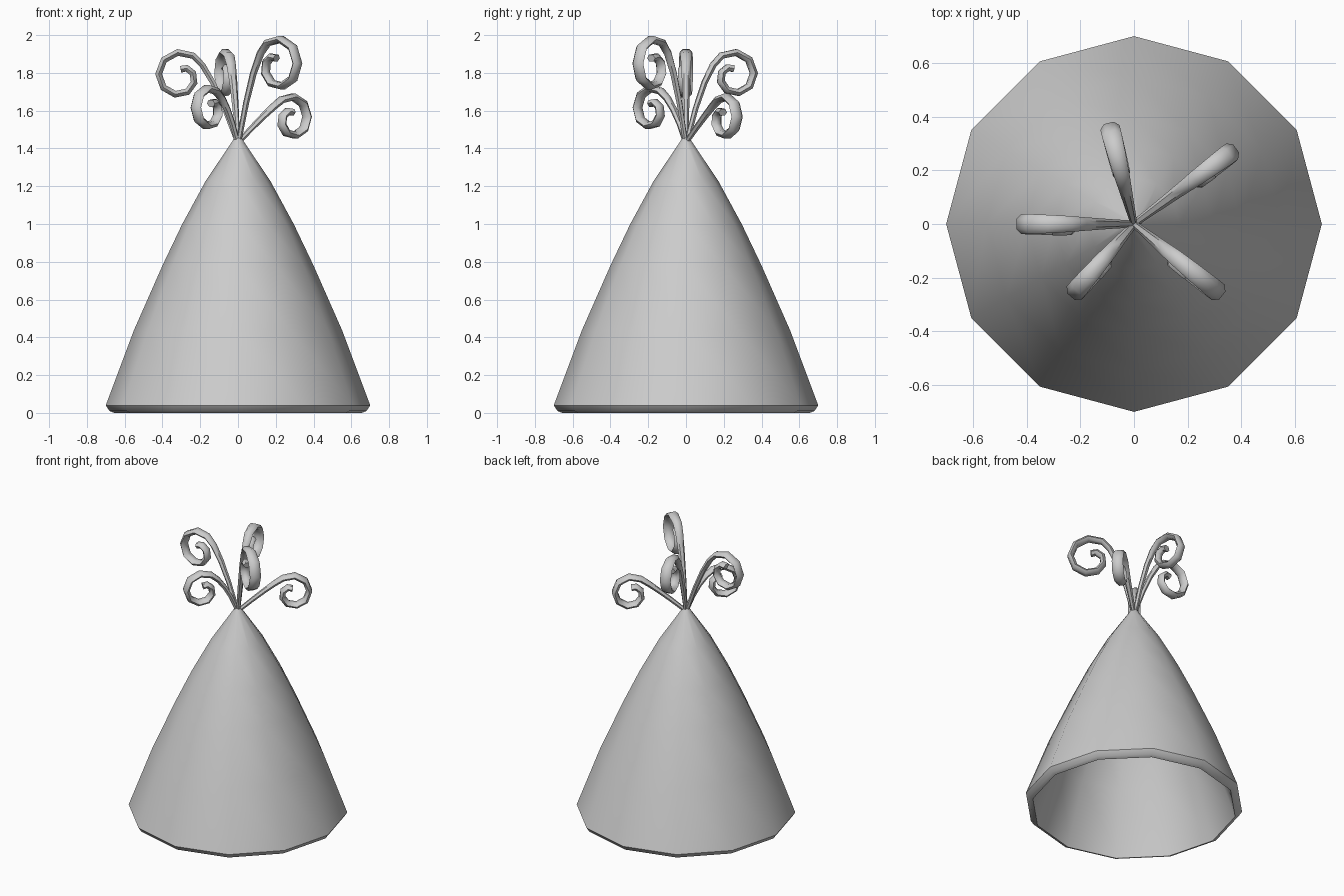
import bpy, bmesh
from math import sin, cos, pi, radians
from mathutils import Vector

if "Cube" in bpy.data.objects:
    bpy.data.objects.remove(bpy.data.objects["Cube"])


def finish(name, bm, angle):
    bmesh.ops.recalc_face_normals(bm, faces=bm.faces)
    me = bpy.data.meshes.new(name)
    bm.to_mesh(me)
    bm.free()
    ob = bpy.data.objects.new(name, me)
    bpy.context.collection.objects.link(ob)
    bpy.ops.object.select_all(action='DESELECT')
    ob.select_set(True)
    bpy.context.view_layer.objects.active = ob
    bpy.ops.object.shade_smooth_by_angle(angle=radians(angle))
    return ob


def skin(bm, rings):
    # bridge consecutive closed rings and cap both ends
    loops = [[bm.verts.new(p) for p in ring] for ring in rings]
    n = len(loops[0])
    for a, b in zip(loops, loops[1:]):
        for i in range(n):
            j = (i + 1) % n
            bm.faces.new((a[i], a[j], b[j], b[i]))
    bm.faces.new(loops[0])
    bm.faces.new(loops[-1])


# Hollow twelve-sided cone: outer wall, rolled rim, inner wall
profile = [(0.02, 1.455), (0.035, 1.43), (0.17, 1.23), (0.295, 1.0), (0.40, 0.78),
           (0.55, 0.44), (0.70, 0.04), (0.68, 0.01), (0.655, 0.0), (0.645, 0.03),
           (0.51, 0.42), (0.36, 0.76), (0.13, 1.21), (0.01, 1.39)]
bm = bmesh.new()
skin(bm, [[(r * cos(i * pi / 6), r * sin(i * pi / 6), z) for i in range(12)]
          for r, z in profile])
finish("cone_hat", bm, 50)


def curl(name, azimuth, reach, top, R, drift):
    # path in the (radius, height) plane: arching stem, then inward spiral
    centre = Vector((reach - 0.02 - 0.93 * R, top - 0.02 - R))
    a0, sweep = radians(122), radians(392)
    spiral = []
    for i in range(11):
        t = i / 10
        a, rad = a0 - sweep * t, R * (1 - 0.73 * t * t)
        spiral.append(centre + rad * Vector((cos(a), sin(a))))
    base, end = Vector((0.005, 1.435)), spiral[0]
    ctrl = end - 0.11 * Vector((sin(a0), -cos(a0)))
    stem = [(1 - t) ** 2 * base + 2 * t * (1 - t) * ctrl + t * t * end
            for t in (0, 0.25, 0.5, 0.75)]
    path = stem + spiral

    # sweep a flattened hexagon along the path
    az = radians(azimuth)
    out, side, up = Vector((cos(az), sin(az), 0)), Vector((-sin(az), cos(az), 0)), Vector((0, 0, 1))
    rings, last = [], len(path) - 1
    for i, p in enumerate(path):
        tan = (path[min(i + 1, last)] - path[max(i - 1, 0)]).normalized()
        nrm = out * -tan.y + up * tan.x
        t = i / last
        grow = min(1, 0.35 + 1.6 * t) * (1 - 0.25 * max(0, t - 0.6) / 0.4)
        thick = 0.021 * min(1, 0.65 + t)
        c = out * p.x + up * p.y + side * drift * max(0, t - 0.5) * 2
        rings.append([c + side * 0.037 * grow * cos(k * pi / 3) + nrm * thick * sin(k * pi / 3)
                      for k in range(6)])
    bm = bmesh.new()
    skin(bm, rings)
    finish(name, bm, 50)


# Five curled streamers: azimuth, reach, top height, loop radius, sideways drift
for name, *args in [
    ("curl_back_right", 36.5, 0.475, 1.695, 0.115, -0.015),
    ("curl_back", 104, 0.39, 1.93, 0.12, 0.0),
    ("curl_left", 180, 0.44, 1.93, 0.125, 0.015),
    ("curl_front_left", 229, 0.36, 1.74, 0.112, 0.015),
    ("curl_front_right", 321, 0.425, 2.0, 0.14, -0.015),
]:
    curl(name, *args)
